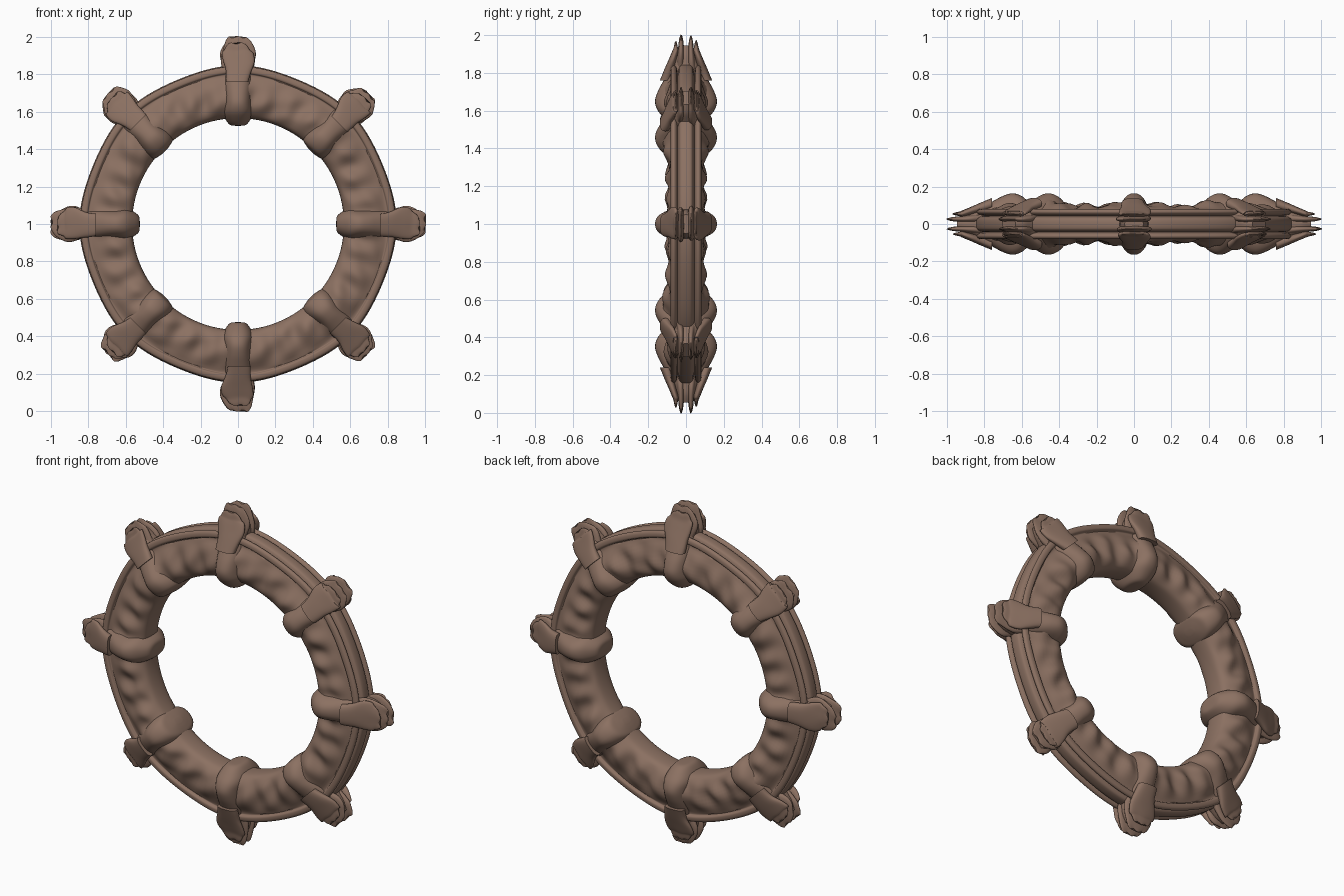
import bpy, math, random
from mathutils import Vector

if "Cube" in bpy.data.objects:
    bpy.data.objects.remove(bpy.data.objects["Cube"])

random.seed(4)
brown = bpy.data.materials.new("weathered brown")
brown.diffuse_color = (0.262, 0.165, 0.122, 1)
brown.use_nodes = True
brown.node_tree.nodes["Principled BSDF"].inputs["Base Color"].default_value = brown.diffuse_color


def make(name, verts, faces, angle=50):
    me = bpy.data.meshes.new(name)
    me.from_pydata(verts, [], faces)
    me.materials.append(brown)
    ob = bpy.data.objects.new(name, me)
    bpy.context.collection.objects.link(ob)
    bpy.ops.object.select_all(action='DESELECT')
    ob.select_set(True)
    bpy.context.view_layer.objects.active = ob
    bpy.ops.object.mode_set(mode='EDIT')
    bpy.ops.mesh.select_all(action='SELECT')
    bpy.ops.mesh.normals_make_consistent(inside=False)
    bpy.ops.object.mode_set(mode='OBJECT')
    bpy.ops.object.shade_smooth_by_angle(angle=math.radians(angle))
    return ob


def smooth(points, steps, closed=False):
    """Catmull-Rom interpolation of tuples."""
    n, out = len(points), []
    get = (lambda i: Vector(points[i % n])) if closed else \
        (lambda i: Vector(points[max(0, min(n - 1, i))]))
    for i in range(n if closed else n - 1):
        a, b, c, d = get(i - 1), get(i), get(i + 1), get(i + 2)
        for s in range(steps):
            t = s / steps
            out.append(0.5 * (2 * b + (c - a) * t + (2 * a - 5 * b + 4 * c - d) * t * t
                              + (3 * b - a - 3 * c + d) * t ** 3))
    if not closed:
        out.append(get(n - 1))
    return out


def polar(angle, r, side, y):
    c, s = math.cos(angle), math.sin(angle)
    return (r * c - side * s, y, 1 + r * s + side * c)


# Main ring: lumpy tube with a grooved outer rim
half = [(.567, .03), (.580, .068), (.62, .092), (.67, .097), (.73, .088), (.780, .070),
        (.796, .066), (.804, .080), (.828, .078), (.837, .064), (.825, .050), (.803, .044),
        (.826, .036), (.840, .022)]
profile = smooth(half + [(r, -y) for r, y in reversed(half)], 3, True)
N, M = 288, len(profile)
verts, faces = [], []
for i in range(N):
    a = 2 * math.pi * i / N
    d = (math.degrees(a) + 22.5) % 45 - 22.5
    diagonal = round(math.degrees(a) / 45) % 2
    horizontal = round(math.degrees(a) / 45) % 4 == 0
    swell = 0.035 * math.exp(-(d / (10 if diagonal else 5 if horizontal else 8)) ** 2)
    for r, y in profile:
        body = max(0, 1 - ((r - .68) / .10) ** 2)
        lump = 0.010 * math.sin(a * 32 + 3 * r) + 0.006 * math.sin(a * 19 + r * 40)
        k = 1 + (swell + lump) * body / 0.09
        rim = 0.006 * math.cos(a * 8) * (r > .79)
        verts.append(polar(a, r + rim, 0, y * k))
for i in range(N):
    for j in range(M):
        p, q = i * M, (i + 1) % N * M
        j2 = (j + 1) % M
        faces.append((p + j, q + j, q + j2, p + j2))
make("ring_body", verts, faces)


def loft(name, angle, stations, y0=lambda r: 0, power=0.85, sides=36, steps=4, wob=0.0):
    """Stations are (radius, half width, half thickness) along a spoke."""
    verts, faces = [], []
    rows = smooth(stations, steps)
    ph = random.uniform(0, 6)
    for r, w, t in rows:
        for j in range(sides):
            a = 2 * math.pi * j / sides
            c, s = math.cos(a), math.sin(a)
            u = math.copysign(abs(c) ** power, c)
            v = math.copysign(abs(s) ** power, s)
            dr = wob * math.sin(u * 5 + ph) * max(0, (r - .86) / .14)
            shift = wob * math.sin(r * 30 + ph)
            verts.append(polar(angle, r + dr, u * w + shift, y0(r) + v * t))
    L = len(rows)
    for i in range(L - 1):
        for j in range(sides):
            j2 = (j + 1) % sides
            faces.append((i * sides + j, i * sides + j2,
                          (i + 1) * sides + j2, (i + 1) * sides + j))
    faces.append(tuple(range(sides)))
    faces.append(tuple((L - 1) * sides + j for j in range(sides)))
    make(name, verts, faces)


# Eight knuckle clamps gripping the ring, each ending in layered leaf plates
for n in range(8):
    ang = n * math.pi / 4
    diag = n % 2
    start = .55 if diag else .525
    k = 1.08 if diag else 1.0
    body = [(start, .015, .03), (start + .006, .045 * k, .075), (.568, .072 * k, .122),
            (.605, .084 * k, .152), (.65, .080 * k, .164), (.70, .080, .150),
            (.75, .082, .124), (.80, .080, .096), (.85, .076, .070),
            (.90, .070, .050), (.945, .050, .030)]
    loft("knuckle_clamp_%d" % n, ang, body)
    tip = .985 if diag else 1.0
    for side in (-1, 1):
        # long inner plate and shorter outer plate
        for kind, length, off, wide in (("inner", tip, .026, 1.0), ("outer", tip - .03, .054, .93)):
            e = length - random.uniform(0, .008)
            plate = [(.76, .060, .030), (.82, .074 * wide, .026), (.87, .090 * wide, .021),
                     (.915, .090 * wide, .017), (e - .035, .074 * wide, .012),
                     (e - .012, .060 * wide, .007), (e, .046 * wide, .002)]
            curve = lambda r, o=off, s=side, kd=kind: s * (
                o + (max(0, .92 - r) * (.34 if kd == "outer" else .05)))
            loft("%s_leaf_plate_%d_%s" % (kind, n, "front" if side < 0 else "back"),
                 ang, plate, curve, 0.8, 28, 3, 0.006)
